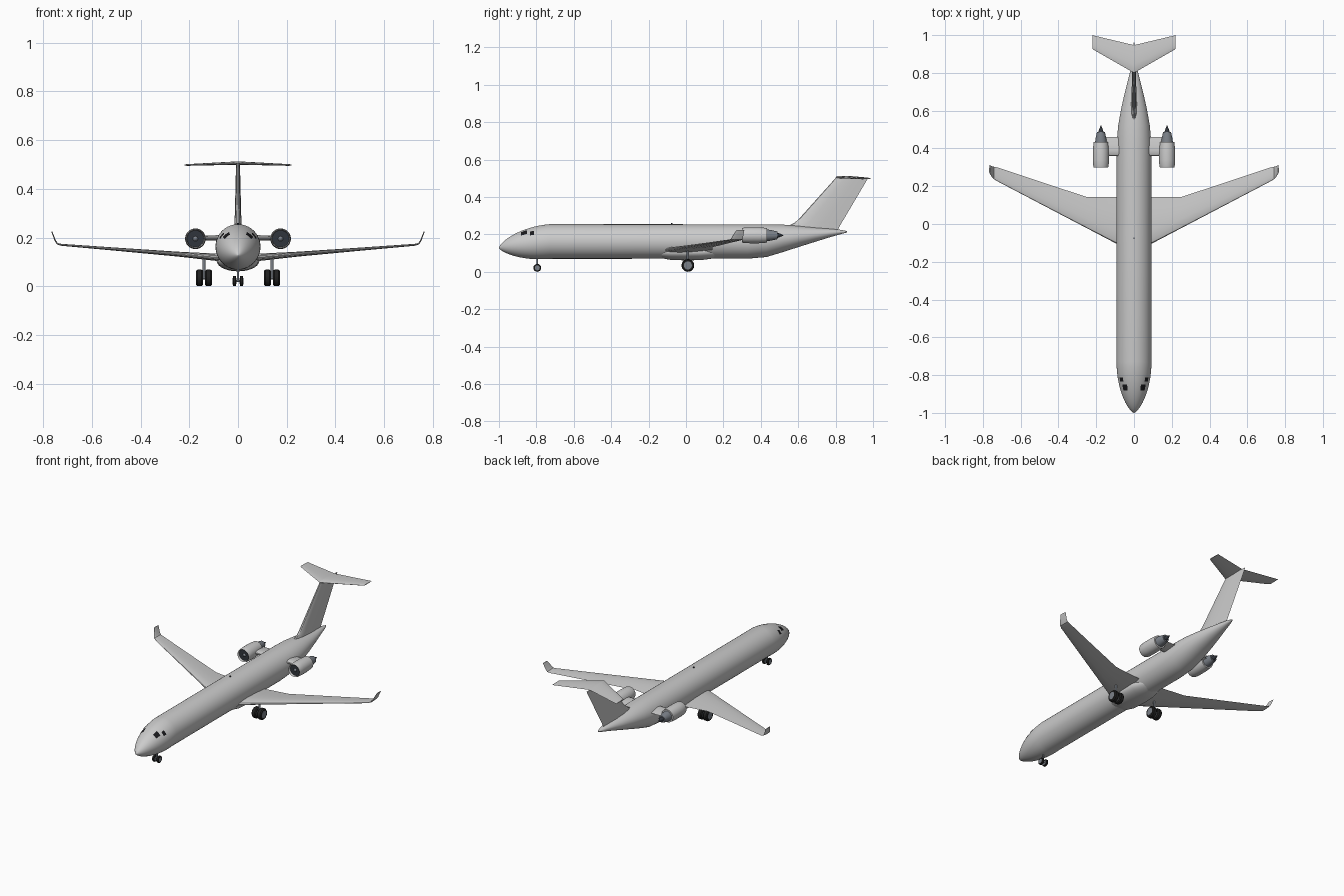
import bpy, bmesh
from math import sin, cos, pi, radians

if "Cube" in bpy.data.objects:
    bpy.data.objects.remove(bpy.data.objects["Cube"])


def material(name, r, g, b):
    m = bpy.data.materials.new(name)
    m.use_nodes = True
    m.diffuse_color = (r, g, b, 1)
    m.node_tree.nodes["Principled BSDF"].inputs["Base Color"].default_value = (r, g, b, 1)
    return m


paint = material("light grey paint", .6, .6, .6)
metal = material("slate metal", .2, .22, .25)
dark = material("dark metal", .03, .035, .045)
rubber = material("black rubber", .015, .015, .015)
glass = material("window black", .01, .01, .012)


def finish(name, bm, mat, mirror=False, angle=40):
    bmesh.ops.recalc_face_normals(bm, faces=bm.faces)
    mesh = bpy.data.meshes.new(name)
    bm.to_mesh(mesh)
    bm.free()
    mesh.materials.append(mat)
    ob = bpy.data.objects.new(name, mesh)
    bpy.context.scene.collection.objects.link(ob)
    if mirror:
        ob.modifiers.new("Mirror", "MIRROR").use_mirror_merge = False
    bpy.ops.object.select_all(action="DESELECT")
    ob.select_set(True)
    bpy.context.view_layer.objects.active = ob
    bpy.ops.object.shade_smooth_by_angle(angle=radians(angle))
    return ob


def loft(name, rings, mat, mirror=False, angle=40):
    """Skin a list of equal closed rings and cap both ends."""
    bm = bmesh.new()
    rows = [[bm.verts.new(p) for p in ring] for ring in rings]
    n = len(rows[0])
    for a, b in zip(rows, rows[1:]):
        for i in range(n):
            j = (i + 1) % n
            bm.faces.new((a[i], a[j], b[j], b[i]))
    bm.faces.new(rows[0])
    bm.faces.new(rows[-1][::-1])
    return finish(name, bm, mat, mirror, angle)


def ellipse(y, zc, rx, rz, x=0, n=40):
    return [(x + rx * cos(2 * pi * i / n), y, zc + rz * sin(2 * pi * i / n)) for i in range(n)]


def turned(name, profile, x, z, mat):
    """Round part along y from (radius, y) pairs, mirrored."""
    return loft(name, [ellipse(y, z, r, r, x, 28) for r, y in profile], mat, True)


def rod(name, a, b, r, mat, mirror=False):
    """Upright round strut between two points."""
    rings = [[(p[0] + r * cos(k * pi / 6), p[1] + r * sin(k * pi / 6), p[2])
              for k in range(12)] for p in (a, b)]
    return loft(name, rings, mat, mirror)


# Aerofoil outline: chord fraction and half-thickness fraction
HALF = [(.02, .2), (.1, .4), (.3, .5), (.6, .37), (.85, .14)]
FOIL = [(0, 0)] + HALF + [(1, 0)] + [(c, -t) for c, t in reversed(HALF)]


def foil(x, y0, y1, z, thick, tx, tz):
    """Section from leading y0 to trailing y1, thickened along (tx, tz)."""
    return [(x + t * thick * tx, y0 + c * (y1 - y0), z + t * thick * tz) for c, t in FOIL]


# Fuselage: rounded nose, constant barrel, upswept tail
TAIL = [(.33, .07, .254, .0925), (.43, .079, .254, .0915), (.52, .106, .252, .084),
        (.61, .135, .245, .068), (.69, .160, .237, .05), (.77, .185, .230, .03),
        (.83, .202, .224, .015), (.86, .210, .218, .004)]


def nose(y):
    t = (y + 1) / .27
    r = .0925 * (1 - (1 - t) ** 2) ** .7
    return .128 + .034 * t ** .7, r


rings = []
for i in range(1, 19):
    y = -1 + .27 * (i / 18) ** 2
    zc, r = nose(y)
    rings.append(ellipse(y, zc, r, r))
rings.insert(0, ellipse(-1, .128, .0005, .0005))
rings += [ellipse(y, (lo + hi) / 2, w, (hi - lo) / 2) for y, lo, hi, w in TAIL]
loft("fuselage", rings, paint)

# Cockpit windows: thin patches that follow the nose
for label, y0, y1, a0, a1 in (("front", -.882, -.850, 40, 63), ("side", -.833, -.812, 30, 48)):
    bm = bmesh.new()
    grid = []
    for i in range(7):
        y = y0 + (y1 - y0) * i / 6
        zc, r = nose(y)
        angles = [radians(a0 + (a1 - a0) * k / 6) for k in range(7)]
        grid.append([bm.verts.new(((r + .0015) * cos(a), y, zc + (r + .0015) * sin(a)))
                     for a in angles])
    for p, q in zip(grid, grid[1:]):
        for k in range(6):
            bm.faces.new((p[k], q[k], q[k + 1], p[k + 1]))
    finish(label + "_cockpit_windows", bm, glass, True)

# Belly fairing between the wings
loft("belly_fairing", [ellipse(y, .105, .088 * s, .044 * s) for y, s in (
    (-.18, .3), (-.14, .7), (-.08, .95), (0, 1), (.08, .97), (.15, .75), (.2, .3))], paint)

# Wings with upturned tips
loft("wings", [
    foil(0, -.153, .143, .113, .034, 0, 1),
    foil(.09, -.106, .143, .119, .030, 0, 1),
    foil(.25, -.022, .143, .132, .020, 0, 1),
    foil(.50, .109, .225, .152, .013, 0, 1),
    foil(.725, .227, .300, .170, .008, 0, 1),
    foil(.742, .238, .303, .174, .007, -.5, .8),
    foil(.750, .245, .305, .185, .006, -.9, .3),
    foil(.765, .270, .312, .224, .004, -1, .2)], paint, True, 30)

# Tail fin with a small fillet at its foot
loft("tail_fin", [foil(0, y0, y1, z, t, 1, 0) for z, y0, y1, t in (
    (.222, .54, .81, .03), (.25, .555, .825, .03), (.262, .58, .832, .028),
    (.285, .606, .846, .027), (.505, .803, .976, .016))], paint, False, 30)

# Tailplane on top of the fin
loft("tailplane", [
    foil(0, .800, .947, .506, .014, 0, 1),
    foil(.21, .920, .997, .498, .007, 0, 1),
    foil(.22, .928, 1.0, .498, .004, 0, 1)], paint, True, 30)

# Rear engines
EX, EZ = .175, .195
turned("engine_cowls", [(.034, .325), (.035, .304), (.038, .299), (.041, .310), (.0425, .34),
                        (.0425, .39), (.039, .434), (.030, .434)], EX, EZ, paint)
turned("engine_fans", [(.0345, .312), (.0345, .322)], EX, EZ, dark)
turned("fan_spinners", [(.001, .303), (.006, .306), (.011, .313)], EX, EZ, metal)
turned("engine_cores", [(.031, .43), (.029, .45), (.021, .488), (.015, .488)], EX, EZ, metal)
turned("exhaust_cones", [(.015, .485), (.010, .50), (.001, .522)], EX, EZ, dark)
loft("engine_pylons", [foil(.06, .36, .46, .198, .024, 0, 1),
                       foil(.15, .36, .46, .198, .020, 0, 1)], paint, True, 30)


# Landing gear: twin wheels on each leg
def wheel(name, x, y, r, w):
    def ring(dx, f):
        return [(x + dx, y + r * f * cos(k * pi / 14), r + r * f * sin(k * pi / 14))
                for k in range(28)]
    h = w / 2
    loft(name + "_tyres", [ring(-h, .65), ring(-h, .86), ring(-h * .6, 1),
                           ring(h * .6, 1), ring(h, .86), ring(h, .65)], rubber, True)
    loft(name + "_hubs", [ring(-h * 1.05, .55), ring(-h * 1.03, .63),
                          ring(h * 1.03, .63), ring(h * 1.05, .55)], metal, True)


def axle(name, x0, x1, y, z, r, mirror):
    loft(name, [[(x, y + r * cos(k * pi / 6), z + r * sin(k * pi / 6)) for k in range(12)]
                for x in (x0, x1)], metal, mirror)


wheel("outer_main_wheel", .158, .01, .034, .028)
wheel("inner_main_wheel", .121, .01, .034, .028)
axle("main_axles", .115, .165, .01, .034, .006, True)
rod("main_gear_legs", (.14, .01, .034), (.14, .01, .125), .006, metal, True)
wheel("nose_wheel", .0145, -.795, .021, .014)
axle("nose_axle", -.018, .018, -.795, .021, .004, False)
rod("nose_gear_leg", (0, -.795, .021), (0, -.795, .10), .005, metal)

# Beacon on the roof
rod("roof_beacon", (0, -.075, .25), (0, -.075, .260), .004, dark)
